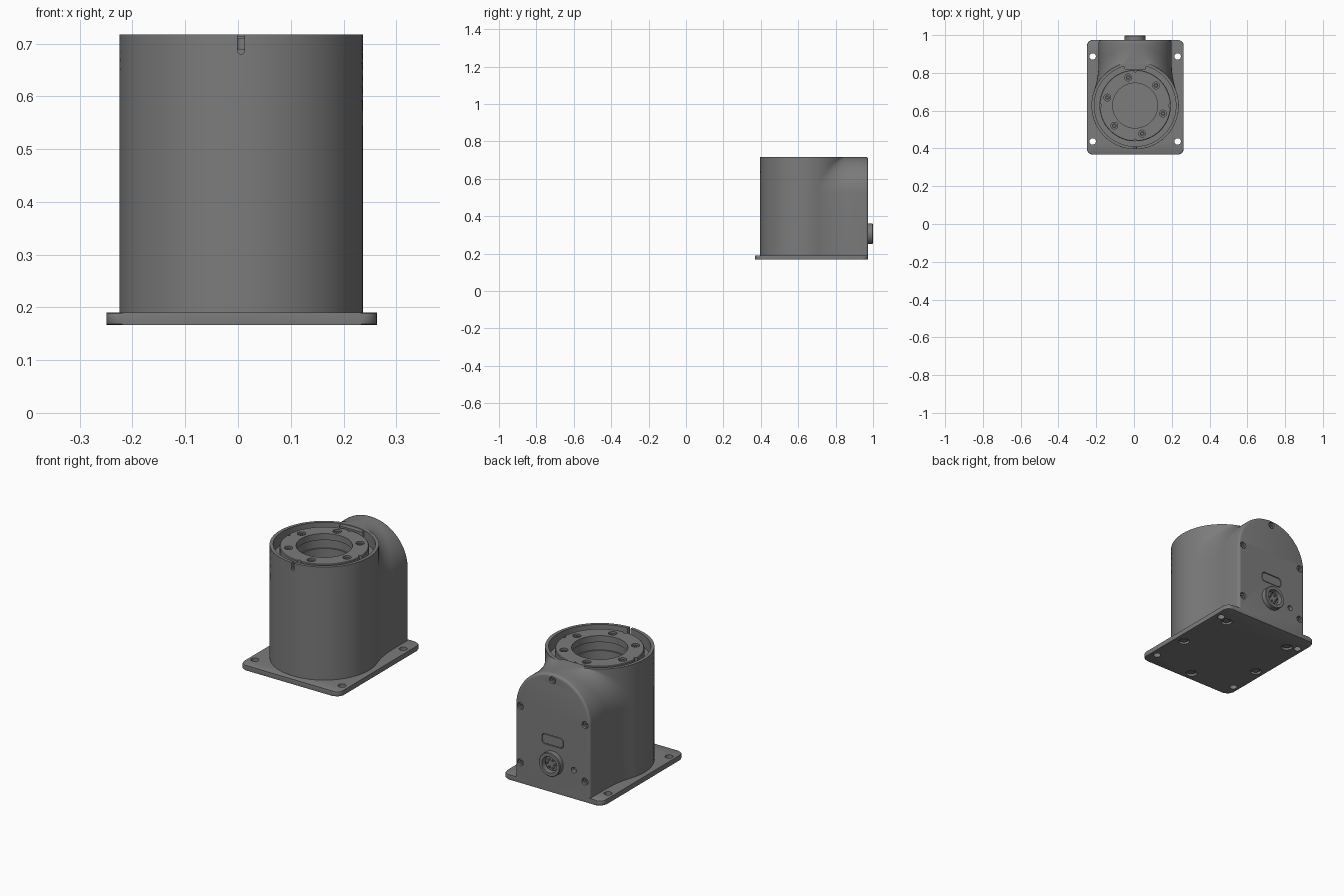
import bpy, bmesh, math
from mathutils import Vector

if "Cube" in bpy.data.objects:
    bpy.data.objects.remove(bpy.data.objects["Cube"])

CX, CY = 0.006, 0.627            # axis of the round housing
R, ARCH, ROUND = 0.231, 0.193, 0.012
BACK, TOP = 0.974, 0.717
ARCH_Z = TOP - ARCH

dark = bpy.data.materials.new("dark_grey")
dark.diffuse_color = (0.2, 0.2, 0.2, 1)
dark.use_nodes = True
dark.node_tree.nodes["Principled BSDF"].inputs["Base Color"].default_value = dark.diffuse_color


def finish(name, bm, angle=30):
    bmesh.ops.remove_doubles(bm, verts=bm.verts, dist=1e-5)
    bmesh.ops.recalc_face_normals(bm, faces=bm.faces)
    me = bpy.data.meshes.new(name)
    bm.to_mesh(me)
    bm.free()
    me.materials.append(dark)
    ob = bpy.data.objects.new(name, me)
    bpy.context.collection.objects.link(ob)
    smooth(ob, angle)
    return ob


def select(ob):
    bpy.ops.object.select_all(action='DESELECT')
    ob.select_set(True)
    bpy.context.view_layer.objects.active = ob


def smooth(ob, angle=30):
    select(ob)
    bpy.ops.object.shade_smooth_by_angle(angle=math.radians(angle))


def place(u, v, d, axis):
    return Vector((u, v, d)) if axis == 'Z' else Vector((u, d, v))


def skin(bm, rings, wrap=False):
    pairs = list(zip(rings, rings[1:])) + ([(rings[-1], rings[0])] if wrap else [])
    for a, b in pairs:
        for i in range(len(a)):
            j = (i + 1) % len(a)
            bm.faces.new((a[i], a[j], b[j], b[i]))


def prism(name, u, v, hu, hv, r, d0, d1, axis='Z', n=8, bevel=0):
    """Rounded rectangle (a disc when r = hu = hv) extruded along an axis."""
    bm = bmesh.new()
    pts = []
    for k, (su, sv) in enumerate([(1, 1), (-1, 1), (-1, -1), (1, -1)]):
        for i in range(n + 1):
            a = math.pi / 2 * (k + i / n)
            pts.append((u + su * (hu - r) + r * math.cos(a), v + sv * (hv - r) + r * math.sin(a)))
    pts = [p for i, p in enumerate(pts) if math.dist(p, pts[i - 1]) > 1e-6]
    rings = [[bm.verts.new(place(p, q, d, axis)) for p, q in pts] for d in (d0, d1)]
    skin(bm, rings)
    caps = [bm.faces.new(ring) for ring in rings]
    if bevel:
        edges = list({e for f in caps for e in f.edges})
        bmesh.ops.bevel(bm, geom=edges, offset=bevel, segments=2, profile=0.5, affect='EDGES')
    return finish(name, bm)


def disc(name, u, v, r, d0, d1, axis='Z', n=8):
    return prism(name, u, v, r, r, r, d0, d1, axis, n)


def lathe(name, u, v, profile, axis='Z', n=32):
    """Closed (radius, depth) profile turned about an axis."""
    bm = bmesh.new()
    rings = [[bm.verts.new(place(u + r * math.cos(2 * math.pi * i / n),
                                 v + r * math.sin(2 * math.pi * i / n), d, axis))
              for i in range(n)] for r, d in profile]
    skin(bm, rings, wrap=True)
    return finish(name, bm)


def socket_screw(name, u, v, d, axis, r=0.012):
    lathe(name, u, v, [(r * 0.5, d), (r, d), (r, d - 0.02), (r * 0.5, d - 0.02)], axis, 16)
    disc(name + "_socket", u, v, r * 0.55, d - 0.02, d - 0.008, axis, 4)


def cut(ob, cutters):
    for c in cutters:
        m = ob.modifiers.new("cut", 'BOOLEAN')
        m.operation, m.solver, m.object = 'DIFFERENCE', 'EXACT', c
        select(ob)
        bpy.ops.object.modifier_apply(modifier=m.name)
        bpy.data.objects.remove(c, do_unlink=True)
    smooth(ob)


# Housing: round column blended by a wide fillet into an arched back, lofted upwards
def section(a, base=None):
    """Outline at arch angle a; the fillet meets the arch at distance d behind the axis."""
    w = max(ARCH * math.cos(a), 0.002)
    z = ARCH_Z + ARCH * math.sin(a) if base is None else base
    d = 0.23 + 0.09 * math.sin(a) ** 2
    f = (d * d - R * R + w * w) / (2 * (R - w))
    t = math.atan2(d, w + f)
    half = []
    for i in range(37):
        b = -math.pi / 2 + (t + math.pi / 2) * i / 36
        half.append((R * math.cos(b), R * math.sin(b), z))
    for i in range(1, 17):
        b = math.pi + t * (1 - i / 16)
        half.append((w + f + f * math.cos(b), d + f * math.sin(b), z))
    for i in range(5):               # rounded rear edge
        b = math.pi / 2 * i / 4
        s = ROUND * (1 - math.cos(b))
        zz = z - s * math.sin(a)
        half.append((max(w - s * math.cos(a), 0.002), BACK - CY - ROUND * (1 - math.sin(b)), zz))
    return half + [(-x, y, q) for x, y, q in reversed(half[1:])]


sections = [section(0, 0.18)] + [section(math.pi / 2 * i / 24) for i in range(25)]
bm = bmesh.new()
rings = [[bm.verts.new((CX + x, CY + y, z)) for x, y, z in s] for s in sections]
skin(bm, rings)
bm.faces.new(rings[0])
top, n = rings[-1], len(rings[-1])
bm.faces.new((top[0], top[1], top[n - 1]))
for i in range(1, n // 2):
    bm.faces.new((top[i], top[i + 1], top[n - i - 1], top[n - i]))
housing = finish("housing", bm)

back_screws = [(0, 0.69)] + [(s * 0.167, z) for s in (-1, 1) for z in (0.525, 0.262)]
cut(housing, [
    disc("recess_cutter", CX, CY, 0.216, 0.66, 0.8, n=20),
    disc("bore_cutter", CX, CY, 0.128, 0.58, 0.7, n=16),
    prism("front_slot_cutter", CX, 0.73, 0.0065, 0.05, 0.0065, 0.37, 0.44, 'Y'),
    prism("window_cutter", CX, 0.407, 0.056, 0.024, 0.016, 0.966, 1.1, 'Y'),
    disc("connector_cutter", CX, 0.305, 0.045, 0.95, 1.1, 'Y'),
    disc("small_hole_cutter", CX - 0.11, 0.30, 0.013, 0.955, 1.1, 'Y'),
] + [disc("screw_cutter", CX + x, z, 0.016, 0.955, 1.1, 'Y') for x, z in back_screws])

for x, z in back_screws:
    socket_screw("back_screw", CX + x, z, 0.967, 'Y', 0.013)
prism("window_panel", CX, 0.407, 0.053, 0.021, 0.014, 0.96, 0.973, 'Y')

# Base plate with corner holes and counterbores underneath
plate = prism("base_plate", CX + 0.001, 0.671, 0.256, 0.303, 0.03, 0.167, 0.19, bevel=0.004)
corners = [(CX + s * 0.225, y) for s in (-1, 1) for y in (0.437, 0.887)]
under = [(0, 0.412)] + [(s * x, y) for s in (-1, 1) for x, y in ((0.212, 0.611), (0.178, 0.869))]
cut(plate, [disc("hole_cutter", x, y, 0.017, 0.1, 0.3) for x, y in corners]
    + [disc("counterbore_cutter", CX + x, y, 0.025, 0.1, 0.178) for x, y in under])
for x, y in under:
    disc("bottom_screw", CX + x, y, 0.016, 0.171, 0.179, n=5)

# Output flange with stepped bore, screw holes and edge notches
FT = 0.71
flange = lathe("output_flange", CX, CY, [
    (0.119, FT), (0.186, FT), (0.189, FT - 0.003), (0.189, 0.655), (0.128, 0.655),
    (0.128, FT - 0.03), (0.119, FT - 0.03)], n=80)
ring = [(CX + 0.153 * math.cos(a), CY + 0.153 * math.sin(a))
        for a in [math.radians(44 + 60 * k) for k in range(6)]]
notches = [(CX + 0.188 * math.cos(a), CY + 0.188 * math.sin(a))
           for a in [math.pi / 2 * k for k in range(4)]]
cut(flange, [disc("flange_hole_cutter", x, y, 0.018, FT - 0.02, 0.8) for x, y in ring]
    + [disc("notch_cutter", x, y, 0.01, FT - 0.02, 0.8, n=4) for x, y in notches])
for x, y in ring:
    socket_screw("flange_screw", x, y, FT - 0.006, 'Z')
lathe("bore_ring", CX, CY, [(0.12, 0.64), (0.127, 0.64), (0.127, 0.575), (0.12, 0.575)], n=64)

# Bridge between the flange and the arched back
prism("rear_bridge", CX, CY + 0.206, 0.058, 0.015, 0.008, 0.655, 0.7145)

# Round connector on the back
lathe("connector_ring", CX, 0.305, [
    (0.038, 0.999), (0.052, 0.999), (0.055, 0.996), (0.055, 0.97), (0.045, 0.955), (0.038, 0.955)], 'Y', 40)
disc("connector_core", CX, 0.305, 0.033, 0.945, 0.98, 'Y')
for k in range(6):
    a = math.pi / 3 * k
    disc("connector_pin", CX + 0.02 * math.cos(a), 0.305 + 0.02 * math.sin(a), 0.004, 0.975, 0.992, 'Y', 3)
